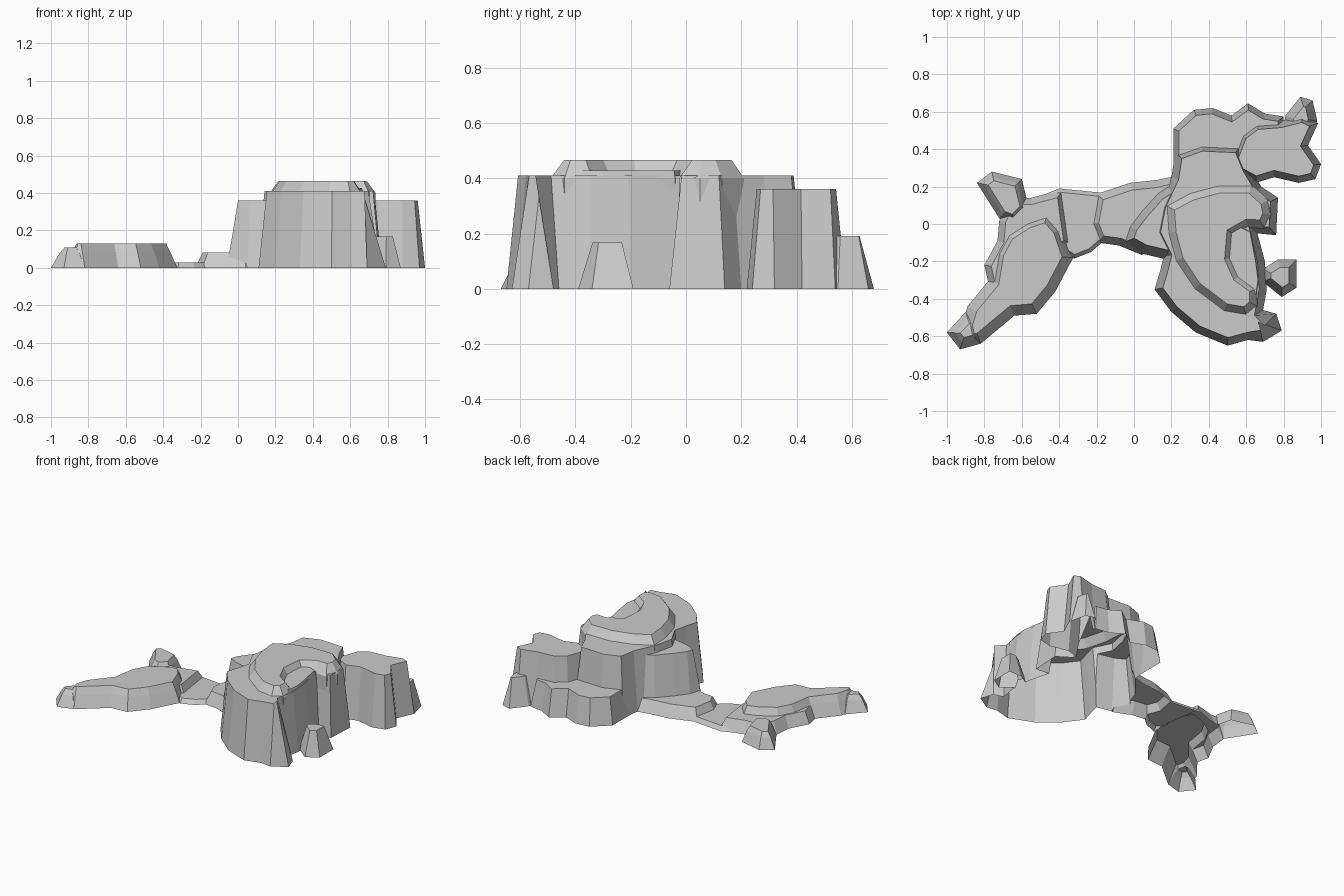
import bpy, bmesh
from mathutils import Vector

parts = []


def inset_ring(pts, d):
    # mitred inset of a counter-clockwise outline; optional third value strengthens the lean
    out = []
    n = len(pts)
    for i in range(n):
        a, b, c = (Vector(pts[(i + k) % n][:2]) for k in (-1, 0, 1))
        e, f = (b - a).normalized(), (c - b).normalized()
        m = Vector((-e.y - f.y, e.x + f.x))
        m = m.normalized() if m.length > 1e-4 else Vector((-e.y, e.x))
        k = max(0.65, m.dot(Vector((-e.y, e.x))))
        lean = pts[i][2] if len(pts[i]) > 2 else 1
        out.append(b + m * d * lean / k)
    return out


def tier(name, pts, top, inset, chamfer=0.0, foot=0.0):
    # craggy block with leaning walls (starting to lean at foot height) and a flat top
    area = sum(p[0] * q[1] - q[0] * p[1] for p, q in zip(pts, pts[1:] + pts[:1]))
    if area < 0:
        pts = pts[::-1]
    i = len(parts)
    rings = [(pts, -0.02 - 0.003 * i), (pts, foot)]
    if chamfer:
        rings.append((inset_ring(pts, inset * 0.6), top - chamfer))
    rings.append((inset_ring(pts, inset), top + 0.0003 * i))
    bm = bmesh.new()
    loops = [[bm.verts.new((p[0], p[1], z)) for p in r] for r, z in rings]
    n = len(pts)
    for lo, hi in zip(loops, loops[1:]):
        for j in range(n):
            k = (j + 1) % n
            bm.faces.new((lo[j], lo[k], hi[k], hi[j]))
    bm.faces.new(loops[0][::-1])
    bm.faces.new(loops[-1])
    me = bpy.data.meshes.new(name)
    bm.to_mesh(me)
    bm.free()
    ob = bpy.data.objects.new(name, me)
    bpy.context.collection.objects.link(ob)
    parts.append(ob)


# main cliff, with a strongly leaning buttress at the front right corner
tier("cliff", [(0.16, -0.17), (0.14, -0.25), (0.11, -0.35), (0.2, -0.47),
     (0.33, -0.58), (0.5, -0.65), (0.61, -0.62), (0.69, -0.63, 1.5), (0.79, -0.57, 2.6),
     (0.76, -0.48, 2), (0.69, -0.46), (0.71, -0.35), (0.70, -0.2), (0.66, -0.05),
     (0.76, -0.06), (0.77, 0.14), (0.68, 0.2), (0.62, 0.3), (0.57, 0.42),
     (0.36, 0.43), (0.22, 0.38), (0.2, 0.25), (0.13, 0.1), (0.1, -0.05)], 0.41, 0.04)
# summit crescent
tier("summit", [(0.17, 0.1), (0.18, -0.05), (0.22, -0.2), (0.32, -0.35),
     (0.48, -0.47), (0.6, -0.49), (0.66, -0.44), (0.665, -0.34), (0.57, -0.27),
     (0.53, -0.18), (0.54, -0.06), (0.61, -0.02), (0.7, -0.025), (0.735, 0.05), (0.72, 0.13),
     (0.63, 0.21), (0.45, 0.21), (0.3, 0.17)], 0.465, 0.045, 0.0, 0.4)
# slight rise inside the crescent
tier("hollow", [(0.45, -0.35), (0.655, -0.38), (0.668, -0.3), (0.655, -0.2), (0.625, -0.04),
     (0.5, 0.02)], 0.427, 0.005, 0.0, 0.4)
# left shoulder of the cliff
tier("shoulder", [(-0.06, -0.1), (0.05, -0.16), (0.22, -0.2), (0.32, 0.2),
     (0.24, 0.25), (0.12, 0.17), (0.03, 0.07), (-0.03, -0.01)], 0.36, 0.05)
# back right lobe
tier("back_lobe", [(0.5, 0.3), (0.65, 0.22), (0.75, 0.25), (0.88, 0.22), (0.97, 0.24),
     (1.0, 0.32), (0.93, 0.42), (0.985, 0.54), (0.9, 0.58), (0.78, 0.55),
     (0.65, 0.54), (0.57, 0.48)], 0.36, 0.035)
# low shelf behind the cliff
tier("back_shelf", [(0.3, 0.2), (0.21, 0.3), (0.21, 0.51), (0.32, 0.61), (0.42, 0.62),
     (0.52, 0.58), (0.61, 0.645), (0.7, 0.59), (0.8, 0.575), (0.8, 0.4), (0.6, 0.3)],
     0.185, 0.03)
tier("corner_rock", [(0.8, 0.5), (0.81, 0.58), (0.85, 0.63), (0.89, 0.68), (0.955, 0.66),
     (0.98, 0.55), (0.93, 0.47)], 0.19, 0.045)
# loose rock on the right
tier("side_rock", [(0.69, -0.24), (0.77, -0.19), (0.87, -0.19), (0.87, -0.34),
     (0.79, -0.39), (0.69, -0.31)], 0.165, 0.042)
# low bridge
tier("bridge", [(0.24, 0.26), (0.12, 0.235), (-0.02, 0.22), (-0.2, 0.16), (-0.23, 0.0),
     (-0.19, -0.1), (-0.08, -0.115), (0.04, -0.165), (0.2, -0.1)], 0.08, 0.04)
tier("bridge_dip", [(-0.15, 0.165), (-0.4, 0.19), (-0.5, 0.15), (-0.45, -0.1),
     (-0.32, -0.185), (-0.23, -0.15), (-0.15, -0.08)], 0.027, 0.02)
# left ridge: apron, crest, tip and outlying rock
tier("ridge_apron", [(-0.38, 0.185), (-0.55, 0.14), (-0.66, 0.14), (-0.72, 0.02),
     (-0.73, -0.09), (-0.8, -0.22), (-0.78, -0.31), (-0.86, -0.42), (-0.78, -0.5),
     (-0.6, -0.4), (-0.45, -0.2), (-0.34, -0.1)], 0.078, 0.035)
tier("ridge_crest", [(-0.46, 0.07), (-0.58, 0.03), (-0.69, -0.04), (-0.75, -0.15),
     (-0.775, -0.3), (-0.89, -0.44), (-0.92, -0.54), (-0.9, -0.64), (-0.82, -0.64),
     (-0.64, -0.49), (-0.52, -0.48), (-0.42, -0.36), (-0.325, -0.18), (-0.38, -0.02)],
     0.128, 0.055, 0.045)
tier("ridge_tip", [(-0.9, -0.47), (-1.0, -0.58), (-0.93, -0.67), (-0.82, -0.64),
     (-0.78, -0.5)], 0.105, 0.055, 0.03)
tier("outlying_rock", [(-0.56, 0.08), (-0.6, 0.24), (-0.76, 0.28), (-0.84, 0.22),
     (-0.72, 0.03), (-0.64, 0.0)], 0.105, 0.045, 0.03)

# weld all blocks into one rock surface
rock = parts[0]
bpy.context.view_layer.objects.active = rock
for ob in parts[1:]:
    mod = rock.modifiers.new("join", 'BOOLEAN')
    mod.operation = 'UNION'
    mod.solver = 'EXACT'
    mod.object = ob
    bpy.ops.object.modifier_apply(modifier=mod.name)
    bpy.data.objects.remove(ob)

# open underside, cut level with the ground
bm = bmesh.new()
bm.from_mesh(rock.data)
bmesh.ops.bisect_plane(bm, geom=bm.verts[:] + bm.edges[:] + bm.faces[:], dist=1e-5,
                       plane_co=(0, 0, 0), plane_no=(0, 0, 1), clear_inner=True)
bm.to_mesh(rock.data)
bm.free()
rock.name = "rock_formation"
